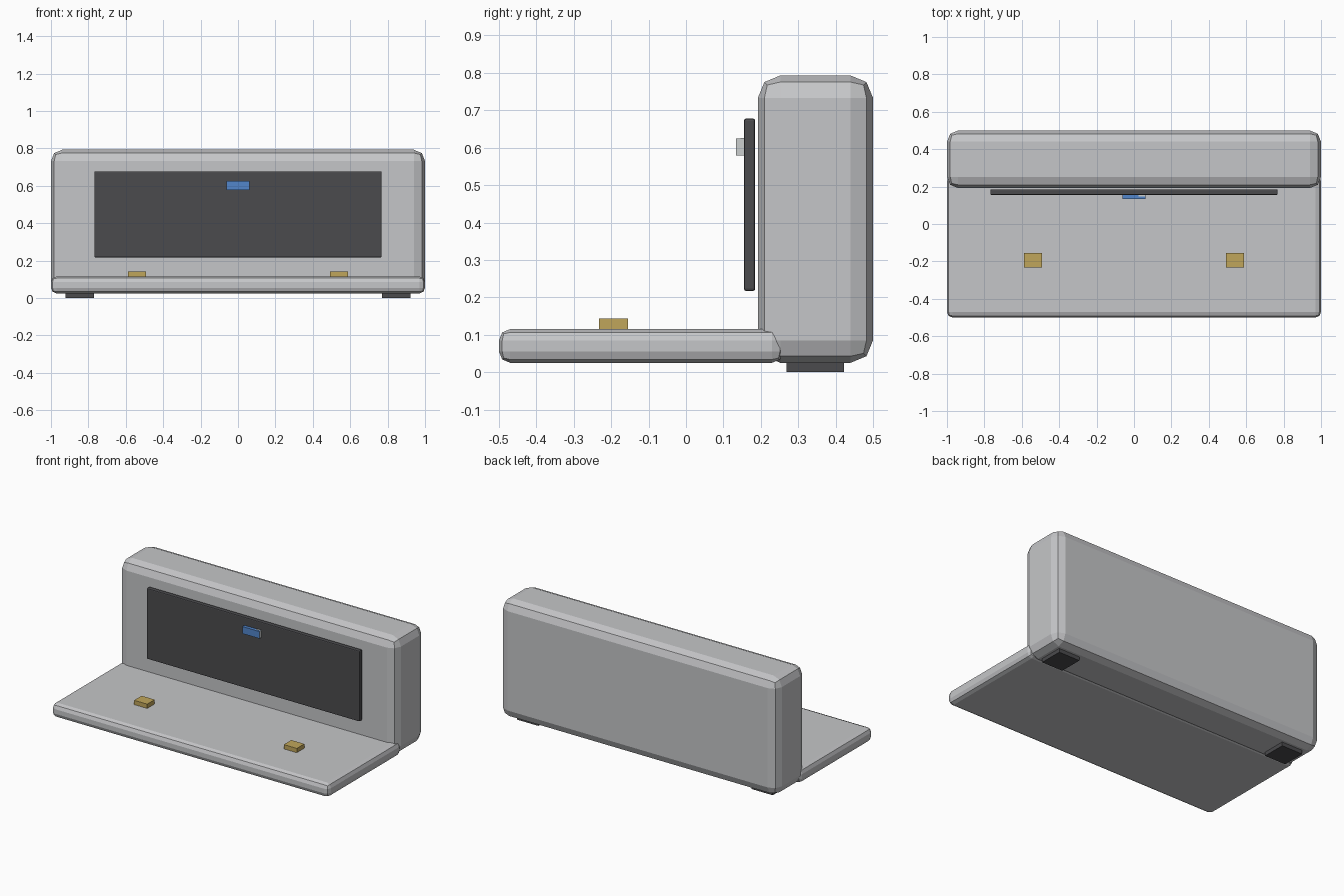
import bpy

cube = bpy.data.objects.get("Cube")
if cube:
    bpy.data.objects.remove(cube, do_unlink=True)


def material(name, rgb):
    mat = bpy.data.materials.new(name)
    mat.use_nodes = True
    color = (*rgb, 1.0)
    mat.diffuse_color = color
    mat.node_tree.nodes["Principled BSDF"].inputs["Base Color"].default_value = color
    return mat


grey = material("light_grey", (0.56, 0.565, 0.58))
dark = material("charcoal", (0.07, 0.07, 0.075))
brass = material("brass", (0.53, 0.38, 0.105))
blue = material("blue", (0.085, 0.24, 0.60))
pale = material("pale_grey", (0.60, 0.62, 0.62))


def box(name, mat, x, y, z, bevel=0.0, segments=2):
    """Axis-aligned box from (min, max) ranges, with optional faceted bevel."""
    ranges = (x, y, z)
    bpy.ops.mesh.primitive_cube_add(size=1)
    obj = bpy.context.object
    obj.name = name
    for v in obj.data.vertices:
        v.co = [lo + (hi - lo) * (c + 0.5) for c, (lo, hi) in zip(v.co, ranges)]
    obj.data.materials.append(mat)
    if bevel:
        mod = obj.modifiers.new("bevel", "BEVEL")
        mod.width = bevel
        mod.segments = segments
        mod.limit_method = "NONE"
    return obj


# Upright housing and the tray in front of it
box("housing", grey, (-1, 1), (0.192, 0.5), (0.025, 0.793), 0.06)
box("tray", grey, (-1, 1), (-0.5, 0.26), (0.025, 0.115), 0.03)

# Dark front panel
box("panel", dark, (-0.768, 0.768), (0.155, 0.185), (0.217, 0.678), 0.006)

# Blue indicator with a pale end cap and a pale patch on top
box("indicator", blue, (-0.062, 0.061), (0.134, 0.157), (0.579, 0.625))
box("indicator_end", pale, (0.061, 0.062), (0.134, 0.157), (0.579, 0.625))
box("indicator_patch", pale, (0.025, 0.061), (0.146, 0.156), (0.624, 0.626))

# Mirrored clips on the tray and feet under the housing
for side, s in (("left", 1), ("right", -1)):
    box(side + "_clip", brass, sorted((s * 0.493, s * 0.587)), (-0.232, -0.155), (0.11, 0.143))
    box(side + "_foot", dark, sorted((s * 0.77, s * 0.922)), (0.268, 0.423), (0, 0.03))
